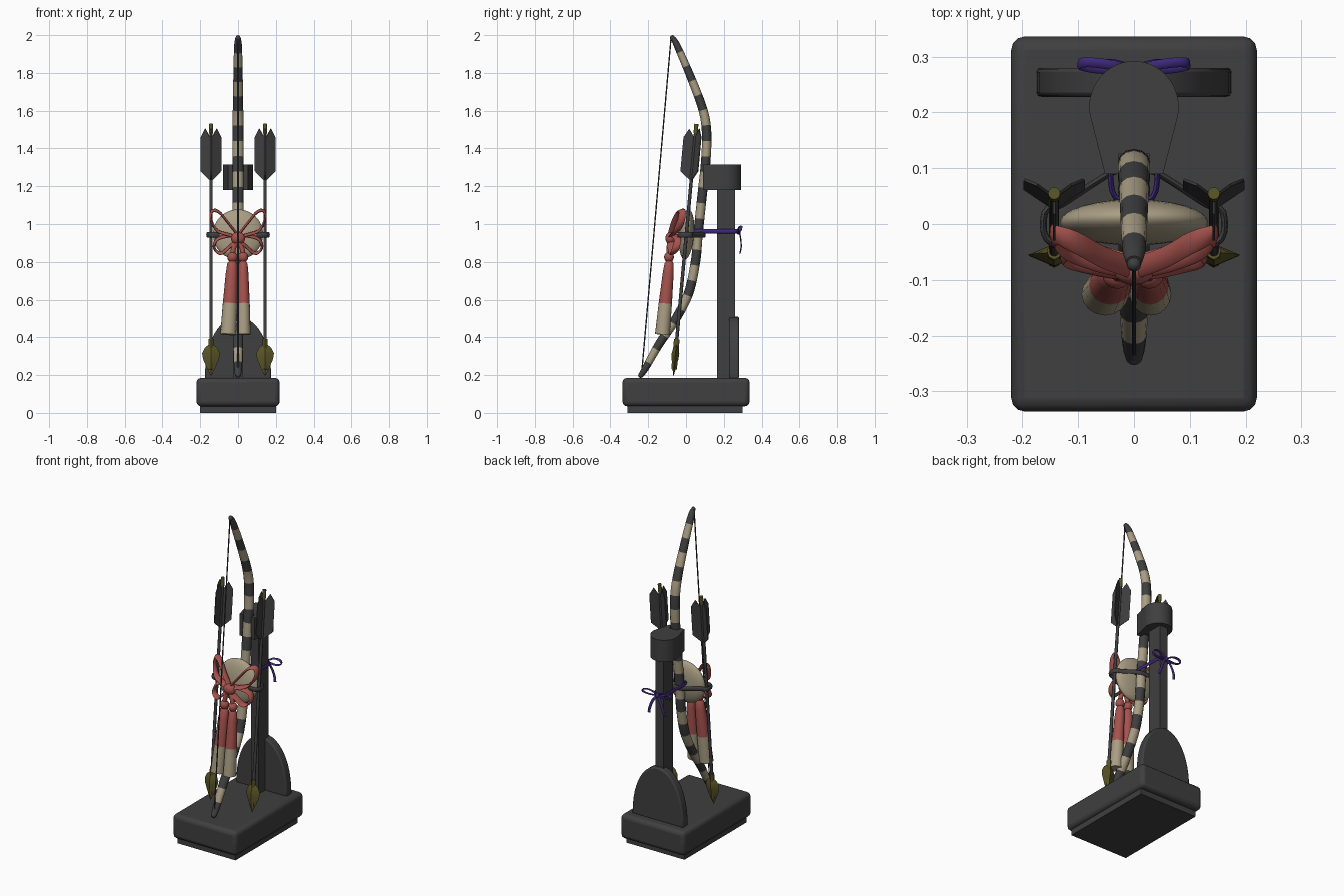
import bpy, bmesh, math
from mathutils import Vector as V

if "Cube" in bpy.data.objects:
    bpy.data.objects.remove(bpy.data.objects["Cube"])


def mat(name, c):
    m = bpy.data.materials.new(name)
    m.diffuse_color = (*c, 1)
    m.use_nodes = True
    m.node_tree.nodes["Principled BSDF"].inputs["Base Color"].default_value = m.diffuse_color
    return m


DARK = mat("charcoal", (0.05, 0.05, 0.05))
BEIGE = mat("beige", (0.40, 0.34, 0.23))
RED = mat("faded red", (0.38, 0.085, 0.075))
OLIVE = mat("olive bronze", (0.10, 0.088, 0.02))
PURPLE = mat("purple", (0.05, 0.022, 0.20))


def finish(name, bm, mats, angle=35):
    bmesh.ops.recalc_face_normals(bm, faces=bm.faces)
    me = bpy.data.meshes.new(name)
    bm.to_mesh(me)
    bm.free()
    for m in mats:
        me.materials.append(m)
    me.shade_smooth()
    me.set_sharp_from_angle(angle=math.radians(angle))
    ob = bpy.data.objects.new(name, me)
    bpy.context.collection.objects.link(ob)
    return ob


def bevel(ob, width, seg):
    m = ob.modifiers.new("bevel", "BEVEL")
    m.width, m.segments, m.limit_method = width, seg, "ANGLE"


def box(name, x, y, z, m, bev=0.0, seg=2):
    bm = bmesh.new()
    bmesh.ops.create_cube(bm, size=1)
    for v in bm.verts:
        v.co = V([r[0] + (c + 0.5) * (r[1] - r[0]) for r, c in zip((x, y, z), v.co)])
    ob = finish(name, bm, [m])
    if bev:
        bevel(ob, bev, seg)
    return ob


def prism(name, pts, offset, m, bev=0.0):
    bm = bmesh.new()
    f = bm.faces.new([bm.verts.new(p) for p in pts])
    r = bmesh.ops.extrude_face_region(bm, geom=[f])
    for v in r["geom"]:
        if isinstance(v, bmesh.types.BMVert):
            v.co += V(offset)
    if not any(len(e.link_faces) == 1 for e in bm.edges):
        pass
    else:
        bmesh.ops.holes_fill(bm, edges=bm.edges)
    ob = finish(name, bm, [m])
    if bev:
        bevel(ob, bev, 2)
    return ob


def ball(name, co, size, m, tilt=0.0, seg=24):
    bm = bmesh.new()
    bmesh.ops.create_uvsphere(bm, u_segments=seg, v_segments=seg // 2, radius=1)
    for v in bm.verts:
        v.co = V([a * b for a, b in zip(v.co, size)])
    ob = finish(name, bm, [m], 60)
    ob.location = co
    ob.rotation_euler.x = tilt
    return ob


def resample(pts, n, smooth):
    """Even spacing along a Catmull-Rom (or straight) path; 4th value is the thickness."""
    P = [V(p) if len(p) == 4 else V((*p, 1)) for p in pts]
    if not smooth:
        return P
    fine = []
    for i in range(len(P) - 1):
        a, b, c, d = P[max(i - 1, 0)], P[i], P[i + 1], P[min(i + 2, len(P) - 1)]
        for k in range(16):
            t = k / 16
            fine.append(0.5 * (2 * b + (c - a) * t + (2 * a - 5 * b + 4 * c - d) * t ** 2
                               + (3 * b - a - 3 * c + d) * t ** 3))
    fine.append(P[-1])
    d = [0]
    for a, b in zip(fine, fine[1:]):
        d.append(d[-1] + (b - a).to_3d().length)
    out, j = [], 0
    for k in range(n + 1):
        s = d[-1] * k / n
        while j < len(d) - 2 and d[j + 1] < s:
            j += 1
        out.append(fine[j].lerp(fine[j + 1], (s - d[j]) / max(d[j + 1] - d[j], 1e-9)))
    return out


def sweep(name, pts, a, b, mats, ref=(1, 0, 0), sides=12, n=24, smooth=True, rule=None, angle=50):
    """Elliptical section (a along ref, b across) swept along a path."""
    P = resample(pts, n, smooth)
    bm, rings = bmesh.new(), []
    for i, p in enumerate(P):
        t = (P[min(i + 1, len(P) - 1)] - P[max(i - 1, 0)]).to_3d().normalized()
        u = V(ref) - t * t.dot(V(ref))
        u.normalize()
        w = t.cross(u)
        ang = [2 * math.pi * k / sides for k in range(sides)]
        rings.append([bm.verts.new(p.to_3d() + p[3] * (u * a * math.cos(q) + w * b * math.sin(q))) for q in ang])
    for i, (r, s) in enumerate(zip(rings, rings[1:])):
        for k in range(sides):
            f = bm.faces.new((r[k], r[k - 1], s[k - 1], s[k]))
            f.material_index = rule(i) if rule else 0
    bm.faces.new(rings[0])
    f = bm.faces.new(rings[-1])
    f.material_index = rule(len(P) - 2) if rule else 0
    return finish(name, bm, mats, angle)


# Stand: plinth, base block, post, arched back plate, notched cap
box("plinth", (-0.2, 0.2), (-0.31, 0.3), (0, 0.04), DARK)
box("base", (-0.22, 0.22), (-0.336, 0.336), (0.035, 0.185), DARK, 0.024, 3)
box("post", (-0.027, 0.027), (0.165, 0.26), (0.18, 1.2), DARK)
arch = [(0.175 * math.cos(t), 0.228, 0.18 + 0.33 * math.sin(t) ** 0.9)
        for t in [math.pi * k / 24 for k in range(25)]]
prism("back_plate", arch, (0, 0.052, 0), DARK, 0.008)
cap = [(0.08 * math.cos(t), 0.21 + 0.082 * math.sin(t), 1.18)
       for t in [math.radians(-15 + 210 * k / 28) for k in range(29)]]
cap += [(-0.052, 0.09, 1.18), (-0.028, 0.09, 1.18), (-0.028, 0.125, 1.18),
        (0.028, 0.125, 1.18), (0.028, 0.09, 1.18), (0.052, 0.09, 1.18)]
prism("post_cap", cap, (0, 0, 0.135), DARK)

# Striped bow and its string
limb = [(-0.068, 1.985, .5), (-0.045, 1.94, .72), (0.02, 1.79, .85), (0.085, 1.62, .95), (0.108, 1.5, 1),
        (0.105, 1.34, 1), (0.083, 1.13, 1), (0.063, 0.94, 1), (0.05, 0.8, 1), (0.012, 0.63, 1),
        (-0.065, 0.48, .95), (-0.145, 0.36, .9), (-0.215, 0.235, .72), (-0.242, 0.195, .5)]
sweep("bow", [(0, y, z, s) for y, z, s in limb], 0.029, 0.025, [DARK, BEIGE], n=92,
      rule=lambda i: (i // 4) % 2)
ball("upper_tip", (0, -0.072, 1.985), (0.013, 0.013, 0.015), DARK, seg=12)
ball("lower_tip", (0, -0.24, 0.2), (0.013, 0.013, 0.015), DARK, seg=12)
sweep("bowstring", [(0, -0.08, 1.975), (0, -0.235, 0.205)], 0.004, 0.004, [DARK], sides=6, smooth=False)

# Arrows: shaft, nock, three vanes, leaf head
top, low = V((0, 0.055, 1.53)), V((0, -0.066, 0.2))
for side, s in (("left", -1), ("right", 1)):
    at = lambda z, s=s: V((s * 0.143, 0, 0)) + low.lerp(top, (z - 0.2) / 1.33)
    sweep(side + "_arrow_shaft", [at(0.33), at(1.5)], 0.009, 0.009, [DARK], smooth=False)
    sweep(side + "_arrow_nock", [at(1.48), at(1.53)], 0.011, 0.011, [OLIVE], smooth=False)
    for k, deg in enumerate((30, 150, 270)):
        d = V((math.cos(math.radians(deg)), math.sin(math.radians(deg)), 0))
        w = V((-d.y, d.x, 0)) * 0.005
        outline = [(0, 1.225), (0.062, 1.28), (0.062, 1.46), (0.035, 1.505), (0, 1.45)]
        prism(f"{side}_vane_{k + 1}", [at(z) + d * r - w / 2 for r, z in outline], w, DARK)
    head = [(0.36, .28), (0.345, .7), (0.315, 1), (0.285, .9), (0.24, .5), (0.197, .06)]
    sweep(side + "_arrow_head", [(*at(z), r) for z, r in head], 0.047, 0.02, [OLIVE], sides=4,
          smooth=False, angle=25)
    sweep(side + "_head_rib", [at(0.39), at(0.23)], 0.013, 0.015, [OLIVE], sides=8, smooth=False)

# Round drum and the band tying it to arrows and bow
ball("round_drum", (0, 0.003, 0.945), (0.133, 0.04, 0.133), BEIGE, -0.08, 32)
half = [(0.1, -0.035), (0.135, -0.04), (0.16, -0.02), (0.158, 0.025), (0.13, 0.035), (0.04, 0.092), (0, 0.098)]
for side, s in (("left", -1), ("right", 1)):
    sweep(side + "_tie_band", [(s * x, y, 0.943) for x, y in half], 0.014, 0.006, [DARK], ref=(0, 0, 1), sides=8)

# Red ribbon bow: mirrored loops and a knot
upper = [(0, -.08, .94), (.055, -.06, 1.01), (.1, -.035, 1.062), (.137, -.02, 1.07),
         (.142, -.025, 1.02), (.11, -.05, .965), (.055, -.07, .945), (0, -.08, .93)]
lower = [(0, -.075, .94), (.065, -.055, .935), (.115, -.045, .915), (.125, -.055, .87),
         (.09, -.07, .845), (.045, -.08, .88), (0, -.085, .92)]
for side, s in (("left", -1), ("right", 1)):
    for part, pts in (("upper", upper), ("lower", lower)):
        sweep(f"{side}_{part}_ribbon_loop", [(s * x, y, z) for x, y, z in pts], 0.019, 0.007, [RED],
              ref=(0.15 * s, 1, 0.35), sides=8, n=28)
ball("ribbon_knot", (0, -0.082, 0.925), (0.038, 0.027, 0.034), RED)

# Two tassels: cord, bead, red skirt with beige end
for side, xt, xb, r in (("left", -0.03, -0.052, 0.042), ("right", 0.027, 0.03, 0.037)):
    sweep(side + "_tassel_cord", [(0, -.085, .92), (xt * .8, -.09, .87), (xt, -.09, .82)], .013, .013, [RED], n=8)
    ball(side + "_tassel_bead", (xt, -0.09, 0.825), (0.027, 0.026, 0.028), RED, seg=16)
    skirt = [(0.805, .4), (0.79, .62), (0.74, .74), (0.58, .9), (0.415, 1)]
    sweep(side + "_tassel_skirt",
          [(xt + (xb - xt) * (0.805 - z) / 0.39, -0.125 + 0.037 * (z - 0.415) / 0.39, z, k) for z, k in skirt],
          r, 0.039, [RED, BEIGE], sides=16, smooth=False, rule=lambda i: int(i == 3))

# Purple cord round bow and post, tied behind the post
wrap = [(0, .035), (.035, .05), (.042, .1), (.038, .18), (.036, .25), (.02, .272), (0, .275)]
loop = [(0, .275, .96), (.04, .285, .985), (.085, .29, .985), (.097, .285, .965), (.06, .278, .955), (0, .278, .96)]
tail = [(0, .28, .96), (.025, .288, .93), (.045, .292, .88), (.055, .285, .845)]
for side, s in (("left", -1), ("right", 1)):
    sweep(side + "_purple_wrap", [(s * x, y, 0.962) for x, y in wrap], .011, .005, [PURPLE], ref=(0, 0, 1), sides=8)
    sweep(side + "_purple_loop", [(s * x, y, z) for x, y, z in loop], .009, .004, [PURPLE], ref=(0, 1, .2), sides=6)
    sweep(side + "_purple_tail", [(s * x, y, z) for x, y, z in tail], .009, .004, [PURPLE], sides=6, n=12)
ball("purple_knot", (0, 0.278, 0.96), (0.016, 0.012, 0.016), PURPLE, seg=12)
